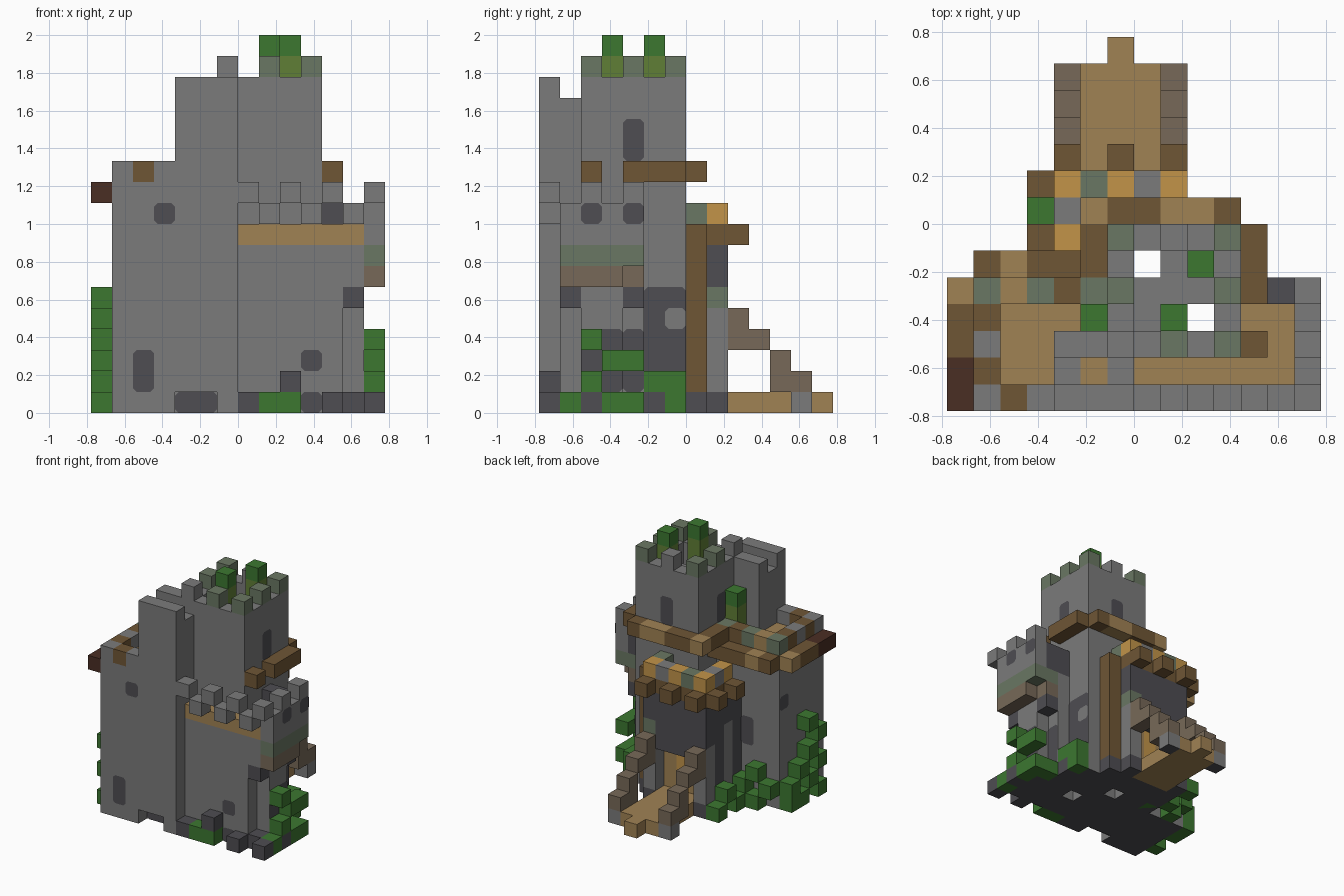
import bpy
import bmesh
from mathutils import Vector

default_cube = bpy.data.objects.get("Cube")
if default_cube:
    bpy.data.objects.remove(default_cube, do_unlink=True)

UNIT = 1 / 9  # edge of one building block


def linear(channel):
    value = channel / 255
    return value / 12.92 if value < 0.04 else ((value + 0.055) / 1.055) ** 2.4


def make_material(name, red, green, blue):
    colour = (linear(red), linear(green), linear(blue), 1)
    material = bpy.data.materials.new(name)
    material.use_nodes = True
    material.diffuse_color = colour
    shader = material.node_tree.nodes["Principled BSDF"]
    shader.inputs["Base Color"].default_value = colour
    shader.inputs["Roughness"].default_value = 0.9
    return material


# One letter per colour, used by the block patterns below
PALETTE = {
    "s": make_material("stone grey", 123, 123, 123),
    "k": make_material("dark stone", 78, 77, 82),
    "d": make_material("dark timber", 111, 86, 53),
    "l": make_material("light timber", 160, 130, 84),
    "o": make_material("golden timber", 194, 148, 73),
    "m": make_material("mossy stone", 106, 119, 99),
    "g": make_material("leaf green", 60, 119, 48),
    "y": make_material("moss green", 96, 126, 54),
    "c": make_material("weathered brown", 119, 105, 88),
    "r": make_material("deep red brown", 74, 46, 36),
}
CODES = list(PALETTE)


class Part:
    """One named object made of blocks measured in building units."""

    def __init__(self, name):
        self.name = name
        self.mesh = bmesh.new()

    def box(self, code, x, y, z):
        size = Vector((x[1] - x[0], y[1] - y[0], z[1] - z[0]))
        centre = Vector((sum(x), sum(y), sum(z))) / 2
        made = bmesh.ops.create_cube(self.mesh, size=1)["verts"]
        for vert in made:
            vert.co = (vert.co * size + centre) * UNIT
        for face in {f for v in made for f in v.link_faces}:
            face.normal_update()
            # stone standing on the ground has a dark underside
            footing = code == "s" and z[0] == 0 and face.normal.z < -0.5
            face.material_index = CODES.index("k" if footing else code)
        return self

    def row(self, codes, x, y, z, along="x", height=1):
        """Lay blocks in a line, one per letter, leaving gaps at spaces."""
        for i, code in enumerate(codes):
            if code != " ":
                a, b = (x + i, y) if along == "x" else (x, y + i)
                self.box(code, (a, a + 1), (b, b + 1), (z, z + height))
        return self

    def spot(self, code, facing, plane, u, v):
        """Flat patch with clipped corners, just off a wall."""
        cut = 0.17
        outline = []
        for a, b, da, db in ((0, 0, 0, cut), (0, 0, cut, 0), (1, 0, -cut, 0), (1, 0, 0, cut),
                             (1, 1, 0, -cut), (1, 1, -cut, 0), (0, 1, cut, 0), (0, 1, 0, -cut)):
            outline.append((u[a] + da, v[b] + db))
        axis, sign = facing[1], 1 if facing[0] == "+" else -1
        off = plane + sign * 0.04
        points = [(off, p, q) if axis == "x" else (p, off, q) for p, q in outline]
        face = self.mesh.faces.new([self.mesh.verts.new(Vector(p) * UNIT) for p in points])
        face.normal_update()
        if face.normal["xyz".index(axis)] * sign < 0:
            face.normal_flip()
        face.material_index = CODES.index(code)

    def finish(self):
        data = bpy.data.meshes.new(self.name)
        self.mesh.to_mesh(data)
        self.mesh.free()
        for code in CODES:
            data.materials.append(PALETTE[code])
        item = bpy.data.objects.new(self.name, data)
        bpy.context.scene.collection.objects.link(item)


# Main tower: hollow shell, inner columns and battlements
tower = Part("main_tower")
for x, y in (((-1, 4), (-5, -4)), ((-1, 4), (-1, 0)), ((-1, 0), (-4, -1)), ((3, 4), (-4, -1))):
    tower.box("s", x, y, (0, 16))
for x in range(3):
    for y in range(-4, -1):
        if (x, y) not in ((0, -2), (2, -4)):
            tower.box("s", (x, x + 1), (y, y + 1), (0, 15))
for y, codes in ((-5, "s m m"), (-3, "m   m"), (-1, "m s m")):
    tower.row(codes, -1, y, 16)
tower.finish()

# Shrubs growing from the tower and the west roof
shrubs = Part("roof_shrubs")
for x, y, z in ((1, -4, 17), (2, -2, 17), (-2, -4, 13)):
    shrubs.row("g", x, y, z).row("y", x, y, z - 2, height=2)
shrubs.finish()

# West wing with parapet and tall front slab
wing = Part("west_wing")
wing.box("s", (-6, -1), (-6, -2), (0, 11)).box("s", (-6, -3), (-7, -6), (0, 11))
wing.box("l", (-5, -1), (-6, -3), (11, 11.05))
wing.row("sds", -6, -7, 11)
wing.row("dsd", -6, -6, 11, "y")
wing.row("mlmdm", -6, -3, 11)
wing.finish()

slab = Part("front_slab_turret")
slab.box("s", (-3, 0), (-7, -6), (1, 16)).row("s", -1, -7, 0)
slab.box("s", (-3, 0), (-6, -5), (0, 14))
slab.row("sls", -3, -6, 14)
slab.box("s", (-3, -1), (-5, -4), (11, 16))
slab.finish()

# Timber hoarding round the wing and the tower
hoarding = Part("timber_hoarding")
hoarding.row("rrddl", -7, -7, 10, "y")
hoarding.row("dlddd", -6, -2, 10)
hoarding.row("dd", -2, -2, 11, "y")
hoarding.row("lddlld", -2, 0, 11)
hoarding.row("d ddd", 4, -5, 11, "y")
hoarding.finish()

# East curtain wall, walkway and battlements
curtain = Part("curtain_wall")
curtain.box("s", (0, 5), (-6, -5), (0, 8)).box("s", (4, 5), (-5, -2), (0, 8))
curtain.box("s", (5, 6), (-5, -3), (0, 6))
curtain.row("k  k", 5, -6, 5, "y")
curtain.finish()

walkway = Part("walkway_deck")
walkway.box("l", (0, 6), (-6, -5), (8, 9)).box("l", (4, 6), (-5, -3), (8, 9))
walkway.finish()

bay = Part("overhanging_bay")
bay.row("ccc", 6, -6, 6, "y").row("c", 5, -3, 6)
bay.row("mmmm", 6, -6, 7, "y").row("m", 5, -3, 7)
bay.box("s", (6, 7), (-6, -2), (8, 9))
bay.box("s", (5, 6), (-6, -3), (6, 8))
bay.finish()

parapet = Part("parapet")
parapet.row(" s s s ", 0, -7, 9).row("s s s s", 0, -7, 10)
parapet.row("s" * 4, 6, -6, 9, "y").row(" s s", 6, -6, 10, "y")
parapet.row("kk", 4, -3, 8, height=2)
parapet.finish()

# Gatehouse at the back with open doorway
gate = Part("gatehouse")
gate.box("k", (-3, -1), (-2, -1), (0, 8))
gate.box("s", (-3, -1), (-1, 0), (0, 6)).box("k", (-3, -1), (-1, 0), (6, 8))
gate.box("k", (-3, 2), (0, 1), (0, 6)).box("k", (-3, 2), (0, 2), (6, 8))
for x, cap in ((-3, "k"), (1, "m")):
    gate.row("k", x, 1, 0).row("s", x, 1, 1, height=4).row(cap, x, 1, 5)
gate.box("k", (-2, 1), (1, 2), (4, 6))
gate.box("l", (-2, 1), (1, 2), (0, 1))
gate.row("lol", -2, 0.05, 1, height=3)
gate.finish()

gate_roof = Part("gatehouse_roof")
gate_roof.box("d", (-3, 2), (0, 2), (8, 9)).box("d", (-3, -1), (-1, 0), (8, 9))
gate_roof.row("os", -3, -1, 9, "y").row("omoso", -3, 1, 9)
gate_roof.row("m", 1, 0, 9)
gate_roof.row("d d d", -3, 2, 8).row("d d", -4, -1, 8, "y")
gate_roof.finish()

post = Part("corner_post")
post.row("d", 2, 0, 1, height=8).row("k", 2, 0, 0)
post.finish()

# Lowered bridge and its stepped chains
bridge = Part("drawbridge")
bridge.box("l", (-2, 1), (2, 6), (0, 1)).row("l", -1, 6, 0)
bridge.finish()

chains = Part("bridge_chains")
for x in (-3, 1):
    chains.row("c", x, 2, 3, height=2).row("c", x, 3, 3)
    chains.row("c", x, 4, 1, height=2).row("c", x, 5, 1)
    chains.row("s", x, 5, 0)
chains.finish()

# Ivy and rubble along the foot of the walls, listed upward from the ground
west_ivy = Part("west_ivy")
for z, codes in enumerate((" g gg", "  g g", " g g", "  g", " g", "  g")):
    west_ivy.row(codes, -7, -7, z, "y")
west_ivy.finish()

back_ivy = Part("back_ivy")
for z, codes in enumerate((" g g", "g g", " g")):
    back_ivy.row(codes, -6, -2, z)
back_ivy.row("g g", -4, -1, 0, "y").row(" g", -4, -1, 1, "y")
back_ivy.finish()

east_ivy = Part("east_ivy")
for z, codes in enumerate(("gkgg", " g", "  gg", " g")):
    east_ivy.row(codes, 6, -6, z, "y")
east_ivy.row("kg", 4, -2, 0, "y").row("gg", 4, -2, 1, "y").row("g", 5, -3, 0)
east_ivy.finish()

rubble = Part("front_rubble")
rubble.row("kgg k k", 0, -7, 0).row("k", 2, -7, 1)
rubble.row("k", 5, -6, 0)
rubble.finish()

# Dark stones and window slits set on the walls
slits = Part("window_slits")
for plane, u, v in ((-7, (-5, -4), (1, 3)), (-6, (-3, -1), (0, 1)), (-7, (-4, -3), (9, 10)),
                    (-6, (3, 4), (0, 1)), (-6, (3, 4), (2, 3))):
    slits.spot("k", "-y", plane, u, v)
for plane, u, v in ((4, (-3, -2), (12, 14)), (7, (-5, -4), (9, 10)), (7, (-3, -2), (9, 10)),
                    (4, (-2, 0), (1, 6)), (5, (-3, -2), (1, 4)), (6, (-5, -3), (1, 4))):
    slits.spot("k", "+x", plane, u, v)
slits.spot("s", "+x", 4.03, (-1, 0), (4, 5))
for plane, u, v in ((0, (1, 2), (12, 14)), (-2, (-4, -3), (4, 6))):
    slits.spot("k", "+y", plane, u, v)
for plane, u, v in ((-1, (-3, -2), (12, 14)), (-6, (-3, -2), (7, 8))):
    slits.spot("k", "-x", plane, u, v)
slits.finish()
